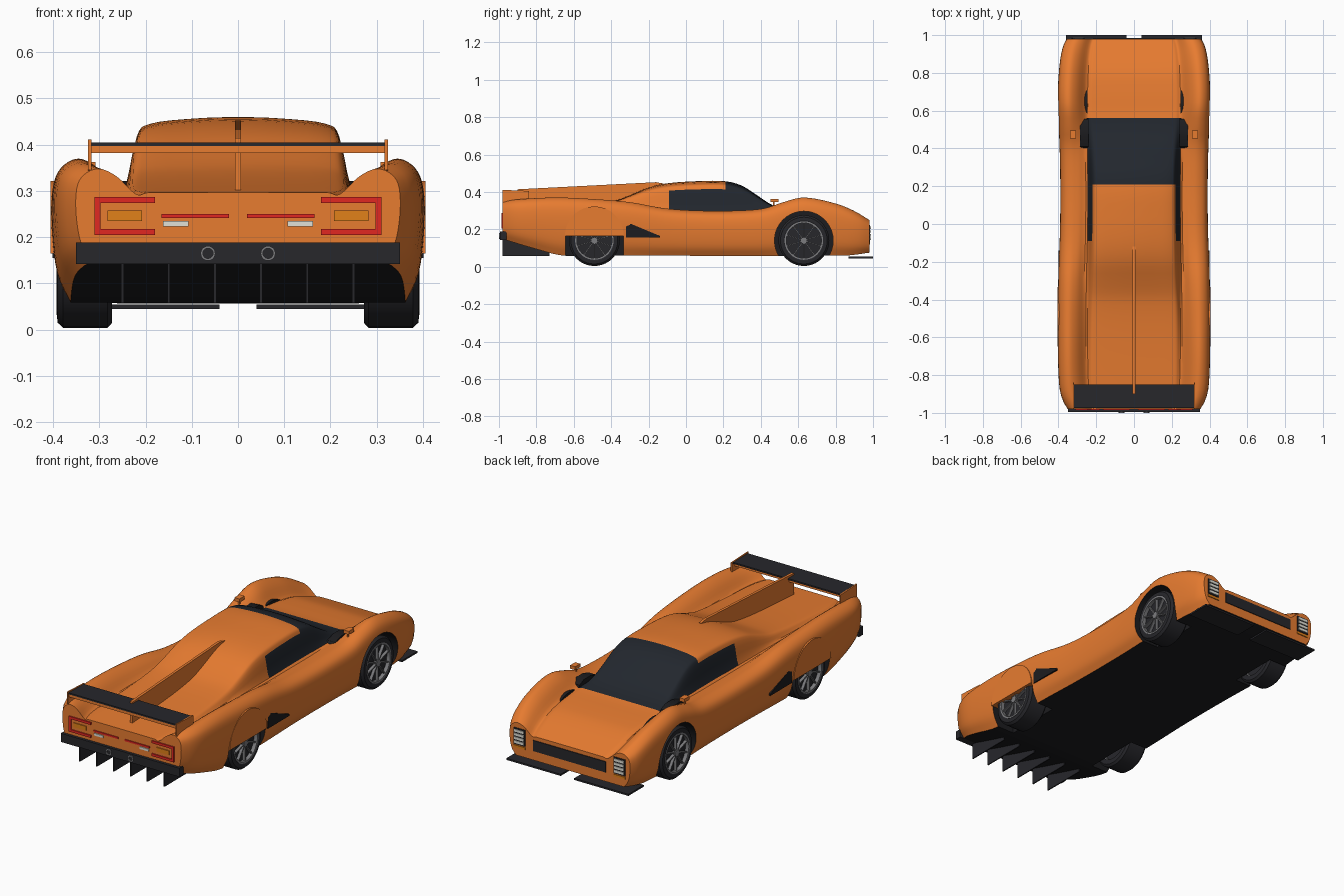
import bpy, bmesh, math
from mathutils import Vector

if "Cube" in bpy.data.objects:
    bpy.data.objects.remove(bpy.data.objects["Cube"])

def material(name, r, g, b):
    m = bpy.data.materials.new(name)
    m.diffuse_color = (r, g, b, 1)
    m.use_nodes = True
    m.node_tree.nodes["Principled BSDF"].inputs["Base Color"].default_value = m.diffuse_color
    return m

ORANGE = material("orange", 0.80, 0.20, 0.03)
BLACK = material("black", 0.012, 0.012, 0.014)
GLASS = material("glass", 0.016, 0.02, 0.027)
CARBON = material("carbon", 0.02, 0.02, 0.024)
RED = material("red", 0.75, 0.02, 0.015)
AMBER = material("amber", 0.75, 0.22, 0.01)
WHITE = material("lamp_white", 0.75, 0.75, 0.68)
METAL = material("metal", 0.2, 0.2, 0.21)

def finish(name, bm, mats, angle=30):
    bmesh.ops.recalc_face_normals(bm, faces=bm.faces[:])
    me = bpy.data.meshes.new(name)
    bm.to_mesh(me)
    bm.free()
    for m in mats:
        me.materials.append(m)
    ob = bpy.data.objects.new(name, me)
    bpy.context.collection.objects.link(ob)
    smooth(ob, angle)
    return ob

def smooth(ob, angle):
    bpy.ops.object.select_all(action='DESELECT')
    ob.select_set(True)
    bpy.context.view_layer.objects.active = ob
    bpy.ops.object.shade_smooth_by_angle(angle=math.radians(angle))

def prism(name, pts, x0, x1, mat):
    """Extrude a (y, z) outline from x0 to x1."""
    bm = bmesh.new()
    a = [bm.verts.new((x0, y, z)) for y, z in pts]
    b = [bm.verts.new((x1, y, z)) for y, z in pts]
    bm.faces.new(a)
    bm.faces.new(b[::-1])
    for i in range(len(pts)):
        j = (i + 1) % len(pts)
        bm.faces.new((a[i], b[i], b[j], a[j]))
    return finish(name, bm, [mat])

def box(name, x0, x1, y0, y1, z0, z1, mat):
    return prism(name, [(y0, z0), (y1, z0), (y1, z1), (y0, z1)], x0, x1, mat)

def arc(cy, cz, r, a0, a1, n):
    return [(cy + r * math.cos(math.radians(a0 + (a1 - a0) * i / n)),
             cz + r * math.sin(math.radians(a0 + (a1 - a0) * i / n))) for i in range(n + 1)]

def lathe(name, profile, cy, cz, mat, n=40):
    """Spin a closed (x, radius) profile about the wheel axle."""
    bm = bmesh.new()
    rings = [[bm.verts.new((x, cy + r * math.cos(2 * math.pi * i / n), cz + r * math.sin(2 * math.pi * i / n)))
              for x, r in profile] for i in range(n)]
    k = len(profile)
    for i in range(n):
        p, q = rings[i], rings[(i + 1) % n]
        for j in range(k):
            bm.faces.new((p[j], p[(j + 1) % k], q[(j + 1) % k], q[j]))
    return finish(name, bm, [mat])

def curve(t, y):
    """Smooth interpolation through (y, value) pairs."""
    y = min(max(y, t[0][0]), t[-1][0])
    i = next(k for k in range(len(t) - 1) if y <= t[k + 1][0])
    def slope(k):
        a, b = t[max(k - 1, 0)], t[min(k + 1, len(t) - 1)]
        return (b[1] - a[1]) / (b[0] - a[0])
    h = t[i + 1][0] - t[i][0]
    u = (y - t[i][0]) / h
    return ((2*u**3 - 3*u*u + 1) * t[i][1] + (u**3 - 2*u*u + u) * h * slope(i)
            + (3*u*u - 2*u**3) * t[i + 1][1] + (u**3 - u*u) * h * slope(i + 1))

# Body lines along the length
WIDTH = [(-.98, .35), (-.93, .378), (-.85, .395), (-.6, .403), (-.3, .4), (0, .39), (.3, .39),
         (.55, .398), (.7, .402), (.85, .392), (.94, .375), (.98, .355)]
FENDER = [(-.98, .348), (-.9, .36), (-.7, .37), (-.5, .362), (-.3, .345), (-.1, .31), (.1, .298), (.3, .3),
          (.42, .312), (.52, .345), (.63, .37), (.8, .338), (.9, .298), (.98, .25)]
VALLEY = [(-.98, .293), (-.5, .3), (0, .296), (.5, .296), (.6, .292), (.8, .262), (.98, .2)]
ROOF = [(-.98, .297), (-.6, .322), (-.4, .348), (-.3, .383), (-.2, .424), (-.1, .446), (.05, .457), (.21, .457),
        (.3, .433), (.38, .382), (.47, .325), (.56, .299), (.7, .283), (.8, .267), (.98, .203)]
FLOOR = [(-.98, .148), (-.82, .1), (-.66, .06), (-.5, .06), (.85, .06), (.98, .075)]
N = 4

def section(y):
    w, f, v, r, b = (curve(t, y) for t in (WIDTH, FENDER, VALLEY, ROOF, FLOOR))
    h, c = f - b, r - v
    pts = [(.9*w, b), (.97*w, b + .2*h), (w, b + .5*h), (.997*w, b + .78*h), (.955*w, b + .93*h), (.86*w, f),
           (.75*w, f + .3*(v - f)), (.63*w, v), (.565*w, v + .73*c), (.49*w, v + .91*c), (.25*w, v + .98*c), (0, r)]
    P = [Vector(p) for p in pts]
    P = [2*P[0] - P[1]] + P + [Vector((-.25*w, v + .98*c))]
    out = [Vector((0, b))]
    for i in range(1, len(P) - 2):
        p0, p1, p2, p3 = P[i-1:i+3]
        for k in range(N):
            u = k / N
            out.append(.5*(2*p1 + (p2-p0)*u + (2*p0 - 5*p1 + 4*p2 - p3)*u*u + (3*p1 - p0 - 3*p2 + p3)*u**3))
    return out + [Vector((0, r))]

# Body shell with painted-in windows and dark floor
ys = []
for a, b, n in [(-.98, -.09, 26), (-.09, .21, 9), (.21, .56, 12), (.56, .98, 15)]:
    ys += [a + (b - a) * i / n for i in range(n)]
ys.append(.98)
bm = bmesh.new()
rings = []
for y in ys:
    half = section(y)
    rings.append([bm.verts.new((p.x, y, p.y)) for p in half] +
                 [bm.verts.new((-p.x, y, p.y)) for p in half[-2:0:-1]])
m, top = len(rings[0]), len(rings[0]) // 2
for i in range(len(ys) - 1):
    mid = (ys[i] + ys[i + 1]) / 2
    for j in range(m):
        k = (j + 1) % m
        f = bm.faces.new((rings[i][j], rings[i][k], rings[i+1][k], rings[i+1][j]))
        h = j if j < top else m - 1 - j
        seg = (h - 1) // N
        if h == 0:
            f.material_index = 1
        elif (.21 < mid < .56 and seg >= 7) or (-.09 < mid < .21 and seg == 7):
            f.material_index = 2
bm.faces.new(rings[0])
bm.faces.new(rings[-1][::-1])
SLOTS = [ORANGE, BLACK, GLASS]
body = finish("body_shell", bm, SLOTS)

# Wheel openings
FY, RY, CZ = .63, -.49, .14
for s in (1, -1):
    for outline in (arc(FY, CZ, .157, 0, 351, 39), [(-.645, -.1), (-.335, -.1), (-.335, .165), (-.645, .165)]):
        cut = prism("cutter", outline, s * .262, s * .5, BLACK)
        cut.data.materials.clear()
        for mt in SLOTS:
            cut.data.materials.append(mt)
        for p in cut.data.polygons:
            p.material_index = 1
        cut.hide_render = True
        mod = body.modifiers.new("opening", 'BOOLEAN')
        mod.operation, mod.solver, mod.object = 'DIFFERENCE', 'EXACT', cut
        bpy.context.view_layer.objects.active = body
        bpy.ops.object.modifier_apply(modifier=mod.name)
        bpy.data.objects.remove(cut)
smooth(body, 30)

for s, side in ((1, "right"), (-1, "left")):
    def sbox(name, x0, x1, *rest):
        return box(side + "_" + name, s * x0, s * x1, *rest)
    def sprism(name, pts, x0, x1, mat):
        return prism(side + "_" + name, pts, s * x0, s * x1, mat)

    # Wheels
    for end, cy in (("front", FY), ("rear", RY)):
        nm = f"{side}_{end}_"
        lathe(nm + "tyre", [(s*x, r) for x, r in ((.272, .1), (.272, .125), (.282, .136), (.378, .136),
              (.39, .125), (.392, .108), (.388, .1))], cy, CZ, CARBON)
        lathe(nm + "rim", [(s*x, r) for x, r in ((.28, .094), (.28, .103), (.392, .103), (.392, .094))], cy, CZ, METAL)
        prism(nm + "wheel_disc", arc(cy, CZ, .098, 0, 350, 35), s * .3, s * .372, CARBON)
        prism(nm + "hub", arc(cy, CZ, .018, 0, 345, 23), s * .37, s * .39, METAL)
        for k in range(10):
            a = math.radians(36 * k + 18)
            d, t = Vector((math.cos(a), math.sin(a))), Vector((-math.sin(a), math.cos(a))) * .003
            c = Vector((cy, CZ))
            prism(nm + "spoke", [tuple(c + d*r + t*q) for r, q in ((.012, -1), (.097, -1), (.097, 1), (.012, 1))],
                  s * .372, s * .387, METAL)

    # Wheel liner, rear wheel cover, side intake, cowl vent
    sprism("front_wheel_liner", arc(FY, CZ, .158, 0, 180, 24), .245, .27, BLACK)
    sprism("rear_wheel_cover", arc(RY, .165, .157, 0, 180, 28), .36, .405, ORANGE)
    sprism("side_intake", [(-.32, .155), (-.14, .155), (-.14, .165), (-.32, .24)], .35, .401, BLACK)
    sprism("cowl_vent", [(.56, .28), (.39, .28), (.41, .306), (.46, .322), (.52, .322), (.555, .306)], .24, .287, BLACK)

    # Mirror
    sbox("mirror_stem", .317, .325, .465, .473, .3, .35, ORANGE)
    sbox("mirror", .308, .338, .452, .495, .345, .363, ORANGE)

    # Headlight
    sbox("headlight_base", .262, .33, .97, .984, .135, .222, CARBON)
    for k in range(4):
        sbox("headlight_bar", .268, .324, .98, .988, .142 + .02*k, .155 + .02*k, WHITE)
    sbox("indicator", .262, .33, .97, .985, .118, .13, AMBER)

    # Front splitter
    sbox("splitter", .04, .36, .87, 1.0, .045, .054, CARBON)

    # Tail lights
    sbox("tail_light_top", .18, .31, -.986, -.97, .274, .287, RED)
    sbox("tail_light_bottom", .18, .31, -.986, -.97, .205, .218, RED)
    sbox("tail_light_side", .297, .31, -.986, -.97, .218, .274, RED)
    sbox("rear_indicator", .208, .282, -.985, -.97, .235, .258, AMBER)
    sbox("brake_strip", .02, .165, -.985, -.97, .241, .25, RED)
    sbox("reverse_light", .107, .162, -.985, -.97, .223, .235, WHITE)

    # Exhaust, wing end plate, diffuser fins
    lathe(side + "_exhaust", [(s*.065 + .0, 0)] and [(0, .011), (0, .016), (.04, .016), (.04, .011)], 0, 0, METAL, 20)
    ex = bpy.context.active_object
    ex.rotation_euler = (0, 0, math.pi / 2)
    ex.location = (s * .065, -1.0, .165)
    sprism("wing_end_plate", [(-.98, .345), (-.84, .335), (-.84, .405), (-.98, .411)], .317, .324, ORANGE)
    for x in (.05, .15, .25):
        sprism("diffuser_fin", [(-.98, .16), (-.98, .058), (-.73, .058), (-.73, .085)], x - .003, x + .003, CARBON)

# Rear bumper, grille, wing, dorsal fin
box("rear_bumper", -.35, .35, -.995, -.96, .142, .188, CARBON)
box("front_grille", -.215, .215, .96, .984, .125, .182, CARBON)
box("wing_top", -.32, .32, -.975, -.85, .397, .405, CARBON)
box("wing_core", -.32, .32, -.973, -.86, .382, .397, ORANGE)
prism("dorsal_fin", [(-.9, .29), (-.12, .29), (-.12, .445), (-.16, .452), (-.9, .414)], -.007, .007, ORANGE)
